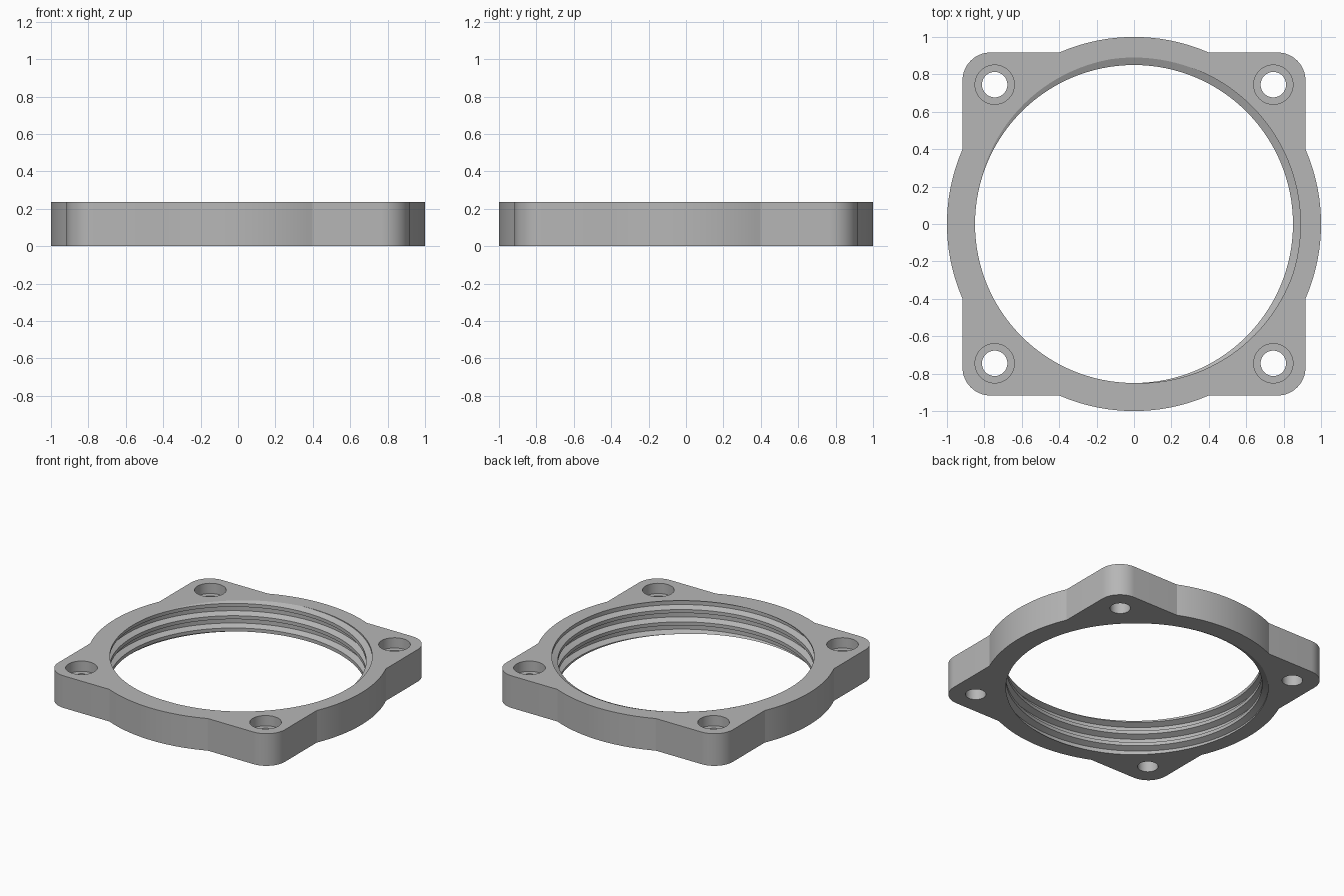
import bpy, bmesh
from math import sin, cos, pi, asin, radians

if "Cube" in bpy.data.objects:
    bpy.data.objects.remove(bpy.data.objects["Cube"], do_unlink=True)

HEIGHT = 0.235
HALF = 0.917       # half width of the square flange
CORNER = 0.15      # flange corner radius
HOLE = 0.745       # screw hole position
PITCH = 0.09
TURNS = 6
SEGS = 128
# one thread turn: (fraction of pitch, radius)
THREAD = [(0, 0.89), (0.32, 0.89), (0.52, 0.85), (0.80, 0.85)]

grey = bpy.data.materials.new("plain grey")
grey.use_nodes = True
colour = (0.47, 0.47, 0.47, 1)
grey.diffuse_color = colour
grey.node_tree.nodes["Principled BSDF"].inputs["Base Color"].default_value = colour


def make_object(name, bm):
    bmesh.ops.recalc_face_normals(bm, faces=bm.faces)
    mesh = bpy.data.meshes.new(name)
    bm.to_mesh(mesh)
    bm.free()
    mesh.materials.append(grey)
    obj = bpy.data.objects.new(name, mesh)
    bpy.context.collection.objects.link(obj)
    return obj


def arc(cx, cy, radius, start, end, steps):
    angles = [start + (end - start) * i / steps for i in range(steps + 1)]
    return [(cx + radius * cos(a), cy + radius * sin(a)) for a in angles]


# Flange body: a disc merged with a rounded square
spread = asin((1 - HALF ** 2) ** 0.5)
centre = HALF - CORNER
quarter = arc(0, 0, 1, -spread, spread, 24) + arc(centre, centre, CORNER, 0, pi / 2, 16)
bm = bmesh.new()
outline = []
for q in range(4):
    c, s = cos(q * pi / 2), sin(q * pi / 2)
    outline += [bm.verts.new((x * c - y * s, x * s + y * c, 0)) for x, y in quarter]
base = bm.faces.new(outline)
top = bmesh.ops.extrude_face_region(bm, geom=[base])["geom"]
bmesh.ops.translate(bm, vec=(0, 0, HEIGHT), verts=[v for v in top if isinstance(v, bmesh.types.BMVert)])
flange = make_object("threaded_flange", bm)

# Bore cutter: a helical thread surface closed by fans at both ends
bm = bmesh.new()
n = len(THREAD)
rows = n * TURNS
z0 = HEIGHT - PITCH * (0.16 + 40 / 360 + 4)
grid = []
for i in range(SEGS):
    a = 2 * pi * i / SEGS
    column = []
    for j in range(rows + n + 1):
        frac, r = THREAD[j % n]
        z = z0 + PITCH * (j // n + frac + i / SEGS)
        # only the first column carries the extra turn that joins the seam
        if i == 0 or j <= rows:
            column.append(bm.verts.new((r * cos(a), r * sin(a), z)))
    grid.append(column)


def at(i, j):
    return grid[i][j] if i < SEGS else grid[0][j + n]


for i in range(SEGS):
    for j in range(rows):
        bm.faces.new((at(i, j), at(i + 1, j), at(i + 1, j + 1), at(i, j + 1)))
for row, z in ((0, z0 - PITCH), (rows, z0 + PITCH * (TURNS + 2))):
    hub = bm.verts.new((0, 0, z))
    loop = [at(i, row) for i in range(SEGS)] + [grid[0][row + k] for k in range(n, 0, -1)]
    for p, q in zip(loop, loop[1:] + loop[:1]):
        bm.faces.new((hub, p, q))
bore = make_object("bore_cutter", bm)


# Screw hole cutters: stepped round profile for hole and counterbore
def hole_cutter(x, y):
    bm = bmesh.new()
    profile = [(0.068, -0.1), (0.068, HEIGHT - 0.075), (0.105, HEIGHT - 0.075), (0.105, HEIGHT + 0.1)]
    rings = [[bm.verts.new((px, py, z)) for px, py in arc(x, y, r, 0, 2 * pi, 48)[:-1]]
             for r, z in profile]
    for low, high in zip(rings, rings[1:]):
        for k in range(48):
            m = (k + 1) % 48
            bm.faces.new((low[k], low[m], high[m], high[k]))
    bm.faces.new(rings[0])
    bm.faces.new(rings[-1])
    return make_object("hole_cutter", bm)


cutters = [bore] + [hole_cutter(sx * HOLE, sy * HOLE) for sx in (-1, 1) for sy in (-1, 1)]
bpy.ops.object.select_all(action='DESELECT')
flange.select_set(True)
bpy.context.view_layer.objects.active = flange
for cutter in cutters:
    mod = flange.modifiers.new("cut", 'BOOLEAN')
    mod.operation = 'DIFFERENCE'
    mod.solver = 'EXACT'
    mod.object = cutter
    bpy.ops.object.modifier_apply(modifier=mod.name)
for cutter in cutters:
    bpy.data.objects.remove(cutter, do_unlink=True)

bpy.ops.object.shade_smooth_by_angle(angle=radians(20))
